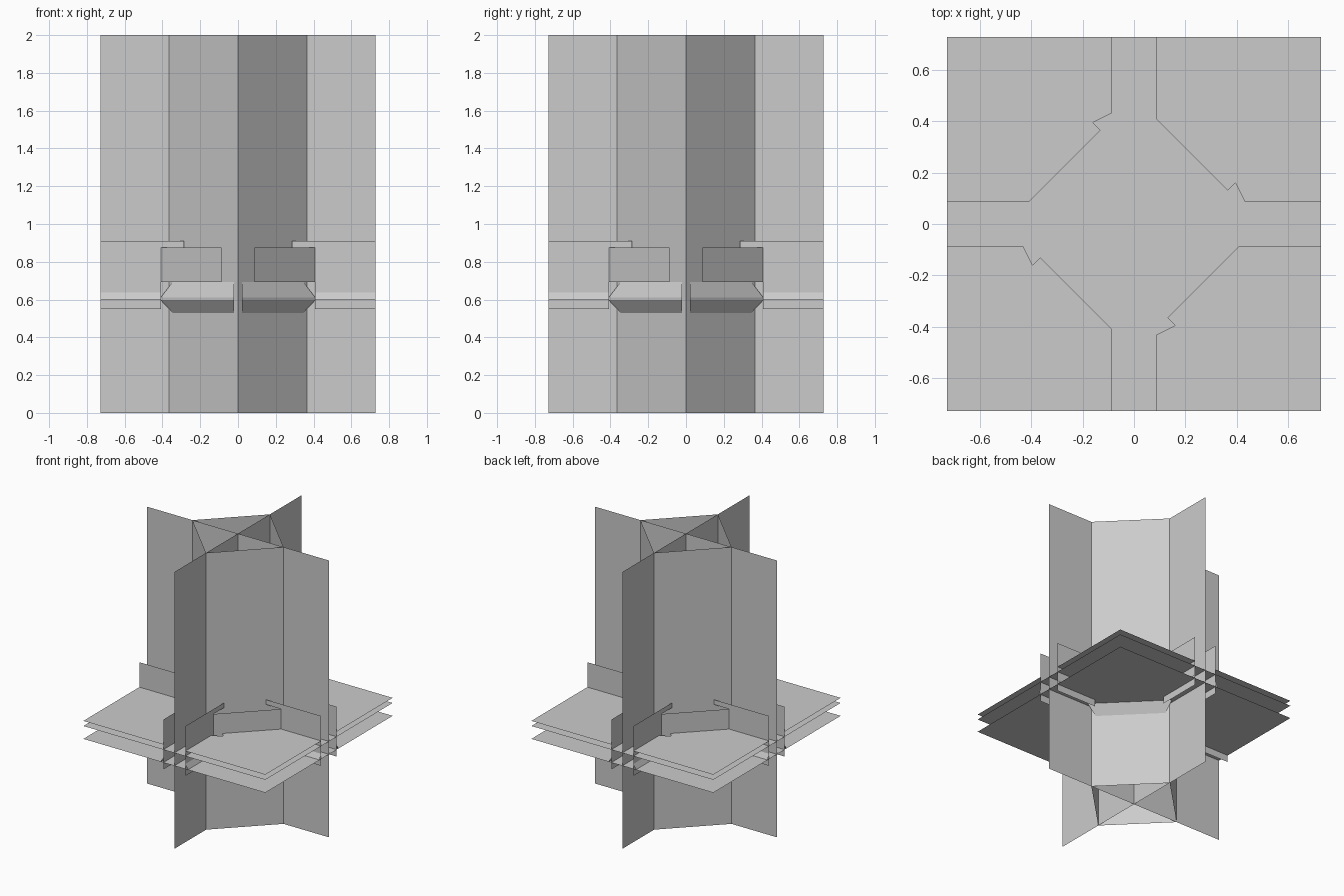
import bpy, math
from mathutils import Matrix, Vector

if "Cube" in bpy.data.objects:
    bpy.data.objects.remove(bpy.data.objects["Cube"])

def make(name, verts, faces):
    me = bpy.data.meshes.new(name)
    me.from_pydata([tuple(v) for v in verts], [], faces)
    me.update()
    ob = bpy.data.objects.new(name, me)
    bpy.context.collection.objects.link(ob)
    return ob

def four(name, parts):
    """Repeat polygons four times about the z axis in one object."""
    verts, faces = [], []
    for k in range(4):
        rot = Matrix.Rotation(k * math.pi / 2, 3, 'Z')
        for poly in parts:
            n = len(verts)
            verts += [rot @ Vector(p) for p in poly]
            faces.append(list(range(n, n + len(poly))))
    return make(name, verts, faces)

def walls(path, z0, z1):
    """Upright quads following a plan path."""
    return [[(*a, z0), (*b, z0), (*b, z1), (*a, z1)] for a, b in zip(path, path[1:])]

E = 0.727   # half width of the whole
R = 0.364   # column corner radius
G = 0.088   # half width of the channels
C = 0.407   # where collar meets channel

# open diamond column and crossing fins
four("column", walls([(0, -R), (R, 0)], 0, 2))
four("fins", walls([(0, 0), (R, 0), (E, 0)], 0, 2))

# full square sheets
for name, z in (("lower_sheet", 0.6), ("middle_sheet", 0.693)):
    make(name, [(-E, -E, z), (E, -E, z), (E, E, z), (-E, E, z)], [(0, 1, 2, 3)])

# upper corner plates, cut around the column and channels
path = [(G, -E), (G, -0.43), (0.16, -0.395), (0.13, -0.365), (C, -G), (E, -G)]
four("corner_plates", [[(x, y, 0.73) for x, y in path + [(E, -E)]]])

# upright collar around the column and along the channels
four("collar", walls([(G, -E), (G, -C), (C, -G), (E, -G)], 0.693, 0.875))

# channel side rails: raised strip above, skirt below
rails = []
for s in (-G, G):
    rails += walls([(0.285, s), (E, s)], 0.875, 0.91)
    rails += walls([(C, s), (E, s)], 0.55, 0.693)
four("channel_rails", rails)

# sloping lip beside the channels
four("channel_lips", [[(C, s * G, 0.637), (E, s * G, 0.637),
                       (E, s * (G + 0.02), 0.6), (C, s * (G + 0.02), 0.6)]
                      for s in (-1, 1)])

# chamfered moulding on each column face
a, b, g = 0.346, 0.41, 0.02
ring = [(a, 0.693), (b, 0.61), (b, 0.598), (a, 0.53)]
four("moulding", [[(g, -r0, z0), (r0, -g, z0), (r1, -g, z1), (g, -r1, z1)]
                  for (r0, z0), (r1, z1) in zip(ring, ring[1:])])
